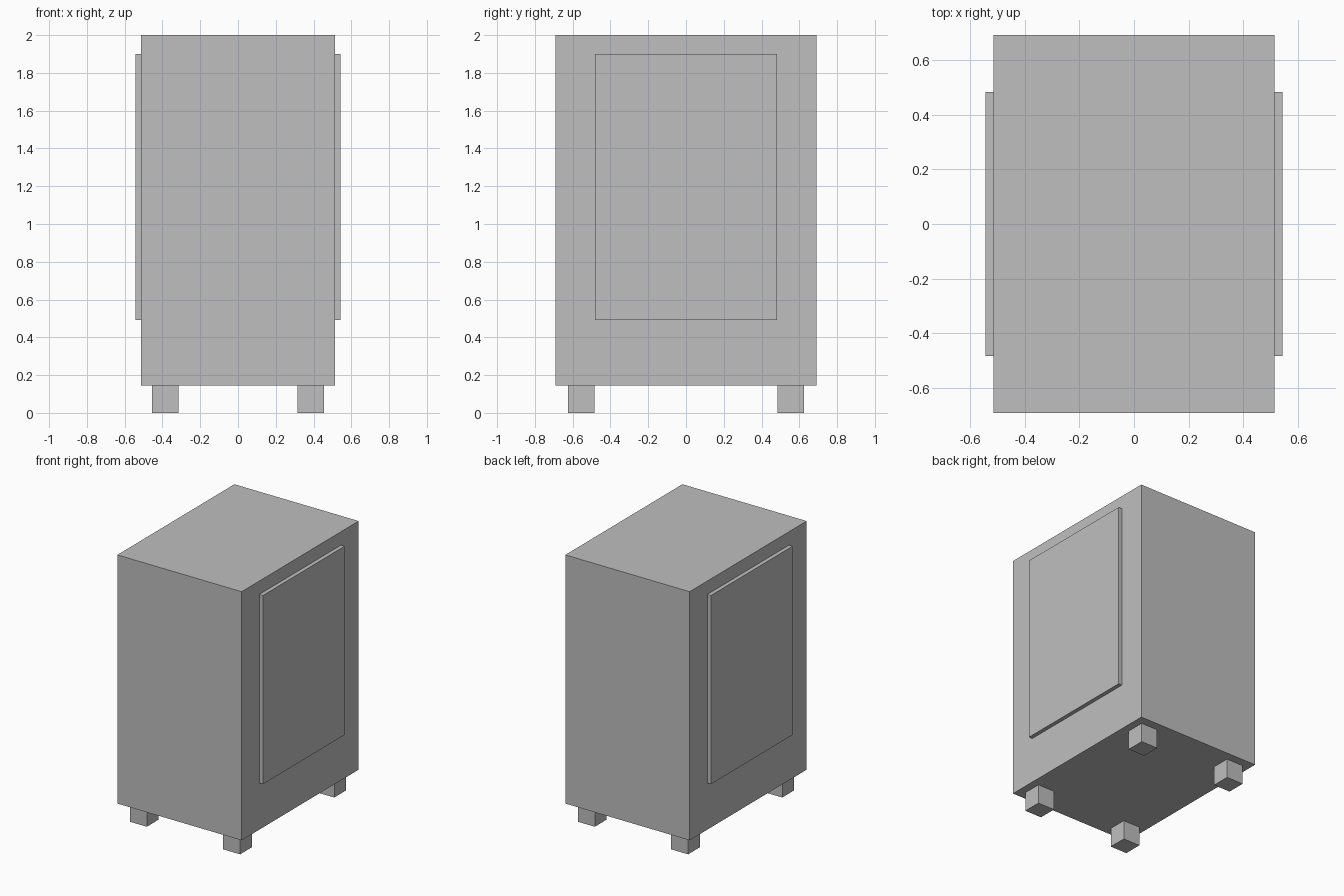
import bpy

old = bpy.data.objects.get("Cube")
if old:
    bpy.data.objects.remove(old, do_unlink=True)

# Single plain grey finish
grey = bpy.data.materials.new("plain_grey")
grey.use_nodes = True
colour = (0.52, 0.52, 0.52, 1.0)
grey.diffuse_color = colour
grey.node_tree.nodes["Principled BSDF"].inputs["Base Color"].default_value = colour


def box(name, low, high):
    """Axis-aligned box between two opposite corners."""
    centre = [(a + b) / 2 for a, b in zip(low, high)]
    bpy.ops.mesh.primitive_cube_add(size=1, location=centre)
    obj = bpy.context.object
    obj.name = name
    obj.scale = [b - a for a, b in zip(low, high)]
    bpy.ops.object.transform_apply(location=False, rotation=False, scale=True)
    obj.data.materials.append(grey)
    return obj


HALF_X, HALF_Y, BASE, TOP = 0.513, 0.69, 0.145, 2.0
PANEL = 0.03
FOOT = 0.07

# Cabinet body
box("cabinet_body", (-HALF_X, -HALF_Y, BASE), (HALF_X, HALF_Y, TOP))

for side, sx in (("left", 1), ("right", -1)):
    # Raised side panel
    inner, outer = sorted((sx * HALF_X, sx * (HALF_X + PANEL)))
    box(f"{side}_panel", (inner, -0.482, 0.492), (outer, 0.482, 1.90))
    # Feet
    for end, sy in (("front", -1), ("back", 1)):
        x, y = sx * 0.385, sy * 0.555
        box(f"{end}_{side}_foot", (x - FOOT, y - FOOT, 0), (x + FOOT, y + FOOT, BASE))
